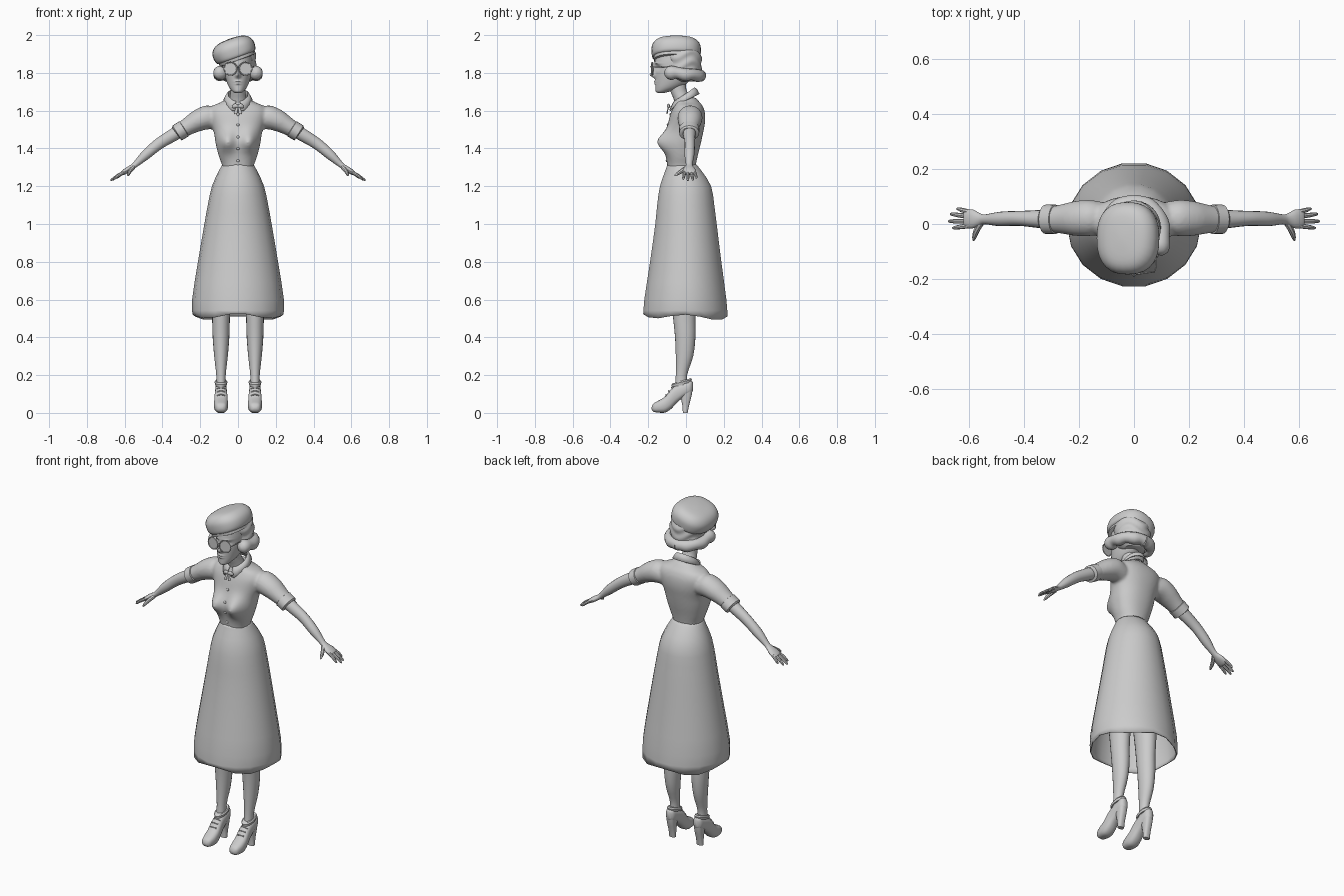
import bpy, bmesh, math
from math import sin, cos, pi, exp, radians
from mathutils import Vector, Matrix


def make(name, verts, faces, mirror=False):
    if mirror:
        k = len(verts)
        verts = verts + [Vector((-v.x, v.y, v.z)) for v in verts]
        faces = faces + [[i + k for i in reversed(f)] for f in faces]
    me = bpy.data.meshes.new(name)
    me.from_pydata([tuple(v) for v in verts], [], faces)
    bm = bmesh.new()
    bm.from_mesh(me)
    bmesh.ops.recalc_face_normals(bm, faces=bm.faces)
    bm.to_mesh(me)
    bm.free()
    ob = bpy.data.objects.new(name, me)
    bpy.context.collection.objects.link(ob)
    return ob


def loft(name, rings, n=20, steps=3, e=2.0, mirror=False, caps=True, fn=None):
    """Skin smooth rings (centre, axis a, axis b) with superellipse sections."""
    flat9 = [[*c, *a, *b] for c, a, b in rings]
    dense = []
    for i in range(len(flat9) - 1):
        p0, p1, p2, p3 = (flat9[max(i - 1, 0)], flat9[i], flat9[i + 1], flat9[min(i + 2, len(flat9) - 1)])
        for s in range(steps):
            t = s / steps
            dense.append([.5 * (2 * b + (c - a) * t + (2 * a - 5 * b + 4 * c - d) * t * t
                                + (3 * b - a - 3 * c + d) * t ** 3) for a, b, c, d in zip(p0, p1, p2, p3)])
    dense.append(flat9[-1])
    sq = lambda v: math.copysign(abs(v) ** (2 / e), v)
    verts, faces = [], []
    for r in dense:
        c, a, b = Vector(r[:3]), Vector(r[3:6]), Vector(r[6:])
        for k in range(n):
            verts.append(c + a * sq(cos(2 * pi * k / n)) + b * sq(sin(2 * pi * k / n)))
    for i in range(len(dense) - 1):
        for k in range(n):
            j = (k + 1) % n
            faces.append([i * n + k, i * n + j, (i + 1) * n + j, (i + 1) * n + k])
    if caps:
        faces += [list(range(n))[::-1], list(range(len(verts) - n, len(verts)))]
    if fn:
        for v in verts:
            fn(v)
    return make(name, verts, faces, mirror)


def level(z, front, back, rx, cx=0):
    return (cx, (front + back) / 2, z), (rx, 0, 0), (0, (back - front) / 2, 0)


def tube(name, pts, ref=(0, 1, 0), **kw):
    """Points are x, y, z, half width along ref, half thickness."""
    P = [Vector(p[:3]) for p in pts]
    rings = []
    for i, p in enumerate(pts):
        t = (P[min(i + 1, len(P) - 1)] - P[max(i - 1, 0)]).normalized()
        a = (Vector(ref) - t * t.dot(Vector(ref))).normalized()
        rings.append((P[i], a * p[3], t.cross(a) * p[-1]))
    return loft(name, rings, **kw)


def join(obs):
    bpy.ops.object.select_all(action='DESELECT')
    for o in obs:
        o.select_set(True)
    bpy.context.view_layer.objects.active = obs[0]
    bpy.ops.object.join()
    return obs[0]


def bump(v, amp, x0, z0, sx, sz):
    v.y -= amp * exp(-((v.x - x0) / sx) ** 2 - ((v.z - z0) / sz) ** 2)


# skirt with wavy hem
def hem(v):
    a = math.atan2(v.y, v.x)
    if v.z < .53:
        v.z += .012 * cos(4 * a) - .006 * sin(a)


skirt = loft("skirt", [level(*r) for r in [
    (1.315, -.10, .055, .082), (1.28, -.112, .085, .102), (1.2, -.14, .135, .138), (1.1, -.155, .152, .16),
    (1.0, -.165, .165, .178), (.8, -.193, .19, .212), (.6, -.224, .217, .243), (.508, -.23, .224, .24)]],
    n=18, steps=2, caps=False, fn=hem)
m = skirt.modifiers.new("thickness", 'SOLIDIFY')
m.thickness = .005

# blouse: torso and sleeves fused together
def bust(v):
    if v.y < 0:
        bump(v, .058, .06, 1.435, .046, .055)
        bump(v, .058, -.06, 1.435, .046, .055)


torso = loft("blouse", [level(*r) for r in [
    (1.28, -.095, .05, .082), (1.31, -.099, .052, .084), (1.36, -.104, .062, .102), (1.42, -.105, .077, .117),
    (1.48, -.102, .09, .127), (1.54, -.093, .101, .145), (1.59, -.08, .10, .155), (1.625, -.065, .088, .135),
    (1.645, -.058, .072, .09), (1.67, -.055, .05, .055)]], n=48, steps=5, e=2.2, fn=bust)
sleeves = tube("sleeves", [(.11, .025, 1.555, .055, .055), (.16, .022, 1.565, .066, .064),
                           (.21, .02, 1.548, .064, .058), (.26, .018, 1.52, .054, .048),
                           (.315, .016, 1.486, .044, .04)], mirror=True)
blouse = join([torso, sleeves])
m = blouse.modifiers.new("fuse", 'REMESH')
m.mode, m.voxel_size, m.use_smooth_shade = 'VOXEL', .008, True
m = blouse.modifiers.new("soften", 'SMOOTH')
m.factor, m.iterations = .5, 6

# rolled sleeve cuffs
tube("sleeve_cuffs", [(.283, .017, 1.506, .047, .041), (.286, .017, 1.504, .054, .047),
                      (.322, .017, 1.482, .053, .046), (.326, .017, 1.479, .044, .038)],
     steps=1, mirror=True)

# buttons down the front
dg = bpy.context.evaluated_depsgraph_get()
ev = blouse.evaluated_get(dg)
for z in (1.335, 1.4, 1.46, 1.525, 1.58):
    hit, loc, nor, _ = ev.ray_cast((0, -1, z), (0, 1, 0))
    y = loc.y if hit else -.1
    bpy.ops.mesh.primitive_uv_sphere_add(segments=12, ring_count=6, radius=.008, location=(0, y, z))
    bpy.context.object.name = "button"
    bpy.context.object.scale = (1, .6, 1)

# forearms and hands
arms = [tube("arms", [(.27, .018, 1.515, .036, .036), (.34, .018, 1.473, .033, .034), (.40, .02, 1.437, .028, .031),
                      (.44, .02, 1.408, .027, .029), (.49, .018, 1.365, .026, .026), (.54, .017, 1.318, .018, .016),
                      (.56, .017, 1.302, .022, .014), (.585, .018, 1.286, .034, .015),
                      (.61, .019, 1.27, .034, .012), (.617, .019, 1.266, .027, .006)], n=16, mirror=True)]
for y0, x1, y1, z1 in ((.045, .645, .055, 1.242), (.028, .668, .036, 1.232),
                       (.01, .675, .01, 1.23), (-.007, .66, -.014, 1.236)):
    arms.append(tube("finger", [(.602, y0, 1.275, .009), ((.602 + x1) / 2, (y0 + y1) / 2, (1.28 + z1) / 2, .0085),
                                (x1 - .006, y1, z1 + .004, .006), (x1, y1, z1, .002)], n=8, mirror=True))
arms.append(tube("thumb", [(.555, .005, 1.3, .012), (.572, -.024, 1.28, .011), (.58, -.048, 1.264, .008),
                           (.583, -.06, 1.256, .003)], ref=(1, 0, 0), n=8, mirror=True))
join(arms)

# legs
loft("legs", [level(*r, cx=.09) for r in [
    (.8, -.10, .06, .068), (.6, -.078, .055, .052), (.5, -.068, .05, .047), (.4, -.058, .05, .044),
    (.3, -.054, .038, .036), (.2, -.054, .006, .025), (.13, -.06, .01, .026)]], mirror=True)

# laced shoes with tall heels
shoe = [((.09, y, (lo + hi) / 2), (w, 0, 0), (0, 0, (hi - lo) / 2)) for y, lo, hi, w in [
    (-.182, .02, .03, .008), (-.172, .006, .05, .026), (-.14, .001, .068, .036), (-.11, .002, .088, .037),
    (-.08, .02, .125, .035), (-.05, .052, .148, .032), (-.01, .085, .16, .03), (.022, .1, .172, .026),
    (.036, .115, .162, .012)]]
loft("shoes", shoe, e=2.6, mirror=True)
loft("shoe_heels", [level(*r, cx=.09) for r in [
    (.13, -.035, .036, .027), (.09, -.03, .03, .024), (.04, -.02, .017, .02), (0, -.017, .009, .019)]],
    n=14, e=2.8, mirror=True)
loft("shoe_collars", [((.09, -.023, .15), (.031, 0, 0), (0, .052, .014)),
                      ((.09, -.023, .163), (.034, 0, 0), (0, .054, .014)),
                      ((.09, -.023, .17), (.029, 0, 0), (0, .049, .014))], steps=1, mirror=True)
for y, z in ((-.105, .096), (-.09, .115), (-.074, .133)):
    tube("shoe_laces", [(.066, y + .01, z - .012, .004), (.078, y, z, .004), (.102, y, z, .004),
                        (.114, y + .01, z - .012, .004)], ref=(0, 0, 1), n=6, mirror=True)

# neck
loft("neck", [level(*r) for r in [(1.6, -.05, .04, .052), (1.66, -.065, .03, .046), (1.71, -.085, .002, .038),
                                  (1.78, -.1, .0, .042)]])

# head with nose, eye sockets, lips and chin
def face(v):
    if v.y < -.08:
        for amp, x, z, sx, sz in ((.024, 0, 1.788, .013, .013), (.013, 0, 1.81, .01, .024),
                                  (-.012, .032, 1.828, .018, .014), (-.012, -.032, 1.828, .018, .014),
                                  (.007, 0, 1.754, .018, .005), (.006, 0, 1.742, .016, .005),
                                  (.005, .035, 1.85, .022, .005), (.005, -.035, 1.85, .022, .005)):
            bump(v, amp, x, z, sx, sz)


loft("head", [level(*r) for r in [
    (1.693, -.148, -.118, .014), (1.702, -.16, -.085, .029), (1.722, -.162, -.03, .046), (1.75, -.162, .01, .059),
    (1.79, -.163, .04, .07), (1.83, -.164, .055, .075), (1.87, -.164, .06, .076), (1.91, -.15, .05, .07),
    (1.95, -.1, .02, .04)]], n=72, steps=8, fn=face)

# waved hair and the rolled curl round the nape
def wave(v):
    a = math.atan2(v.x, v.y + .01)
    s = 1 + .035 * sin(v.z * 110 + 2.5 * cos(3 * a))
    v.x *= s
    v.y = -.01 + (v.y + .01) * s


loft("hair", [level(*r) for r in [
    (1.755, -.05, .05, .06), (1.78, -.09, .075, .088), (1.83, -.108, .082, .094), (1.88, -.115, .082, .094),
    (1.92, -.12, .07, .088), (1.95, -.09, .04, .06)]], n=40, steps=6, fn=wave)
tube("hair_roll", [(.088, -.112, 1.8, .012), (.092, -.1, 1.8, .03), (.094, -.075, 1.8, .038), (.1, -.045, 1.8, .03),
                   (.097, -.005, 1.79, .034), (.083, .032, 1.792, .03), (.05, .062, 1.785, .034),
                   (.02, .074, 1.787, .03), (0, .075, 1.785, .032)], ref=(0, 0, 1), n=14, mirror=True)

# tilted beret and its band
tilt = Matrix.Translation((-.02, -.052, 1.912)) @ Matrix.Rotation(radians(-20), 4, 'Y')
beret = loft("beret", [level(h, -ry, ry, rx) for h, rx, ry in [
    (-.035, .09, .112), (-.028, .108, .126), (0, .116, .131), (.03, .112, .129), (.055, .092, .112),
    (.068, .06, .08), (.073, .01, .015)]], n=28, e=2.4)
band = loft("beret_band", [level(h, -ry, ry, rx) for h, rx, ry in [
    (-.05, .09, .11), (-.048, .098, .118), (-.026, .1, .121), (-.022, .09, .11)]], n=28, steps=1, e=2.4)
beret.data.transform(tilt)
band.data.transform(tilt)

# round glasses
for s in (-1, 1):
    bpy.ops.mesh.primitive_torus_add(major_segments=28, minor_segments=6, major_radius=.034, minor_radius=.0032,
                                     location=(s * .04, -.178, 1.822), rotation=(pi / 2, 0, s * radians(8)))
    bpy.context.object.name = "glasses_rim"
    bpy.ops.mesh.primitive_cylinder_add(vertices=28, radius=.033, depth=.002, location=(s * .04, -.178, 1.822),
                                        rotation=(pi / 2, 0, s * radians(8)))
    bpy.context.object.name = "glasses_lens"
tube("glasses_arms", [(.073, -.173, 1.83, .003), (.08, -.15, 1.832, .003), (.082, -.06, 1.83, .003)],
     ref=(0, 0, 1), n=6, mirror=True)
tube("glasses_bridge", [(-.009, -.182, 1.83, .003), (0, -.187, 1.833, .003), (.009, -.182, 1.83, .003)],
     ref=(0, 0, 1), n=6)

# folded collar, open at the front
verts, faces, N = [], [], 28
for i in range(N + 1):
    a = radians(10 + 340 * i / N)
    base = 1.668 - .035 * cos(a)
    point = exp(-((min(a, 2 * pi - a) - .35) / .3) ** 2)
    for r, dz in ((.05, -.025), (.052, .02), (.062, .014), (.078 + .008 * point, -.014 - .022 * point)):
        verts.append(Vector((r * sin(a), -.006 - r * cos(a), base + dz)))
    if i < N:
        faces += [[4 * i + k, 4 * i + k + 1, 4 * i + k + 5, 4 * i + k + 4] for k in range(3)]
collar = make("collar", verts, faces)
m = collar.modifiers.new("thickness", 'SOLIDIFY')
m.thickness = .006

# small neck bow
tube("neck_bow", [(0, -.09, 1.622, .008, .008), (.014, -.094, 1.626, .012, .007), (.026, -.09, 1.62, .009, .005),
                  (.03, -.088, 1.617, .003, .002)], ref=(0, 0, 1), n=10, mirror=True)
tube("neck_bow_tails", [(.003, -.09, 1.622, .005, .003), (.01, -.098, 1.6, .007, .003),
                        (.013, -.1, 1.583, .009, .003)], ref=(1, 0, 0), n=8, mirror=True)

# smooth shading with crisp edges
bpy.ops.object.select_all(action='SELECT')
bpy.context.view_layer.objects.active = blouse
bpy.ops.object.shade_smooth_by_angle(angle=radians(42))
